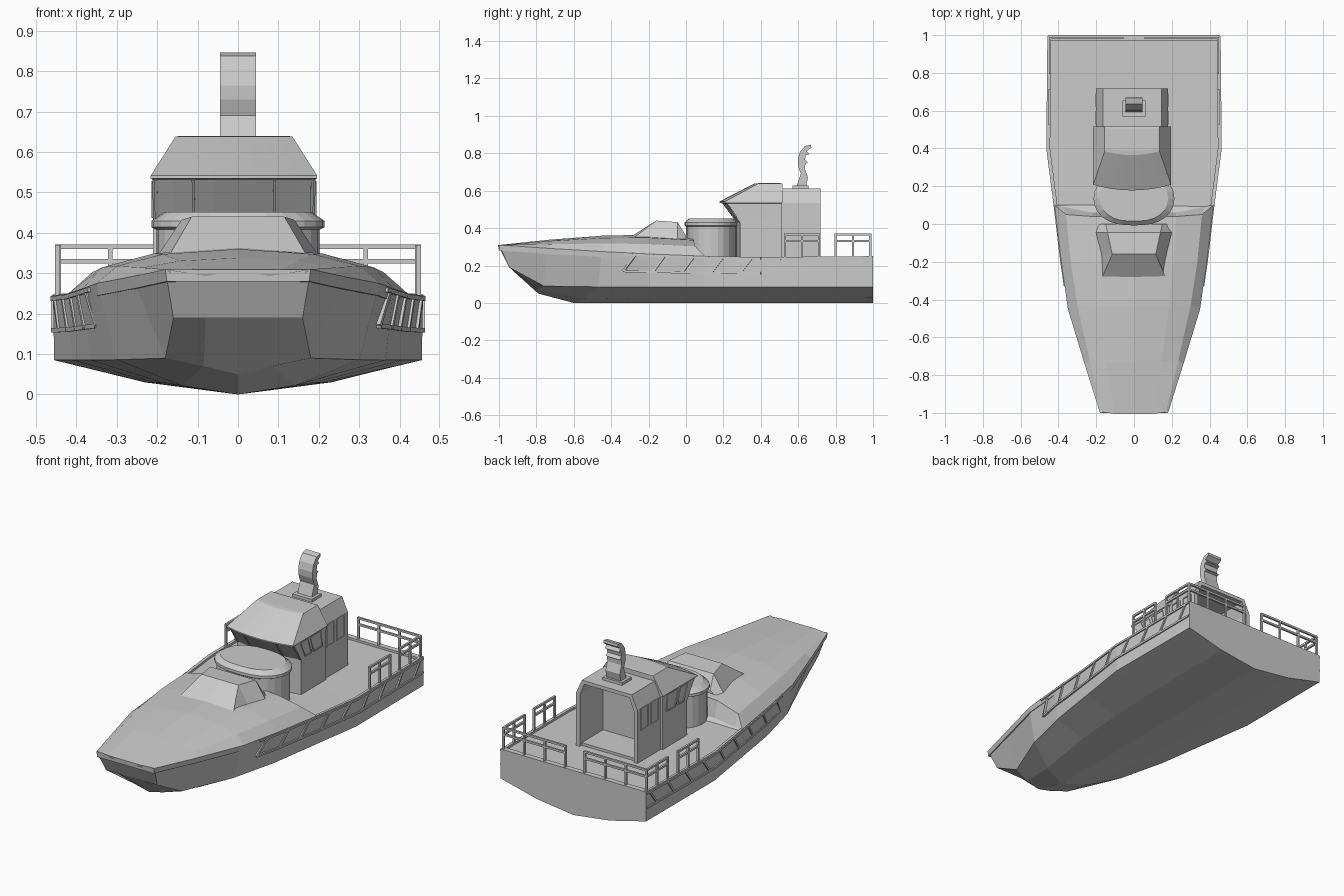
import bpy, bmesh, math
from mathutils import Vector

if "Cube" in bpy.data.objects:
    bpy.data.objects.remove(bpy.data.objects["Cube"])


def finish(name, bm):
    bmesh.ops.recalc_face_normals(bm, faces=bm.faces)
    me = bpy.data.meshes.new(name)
    bm.to_mesh(me)
    bm.free()
    ob = bpy.data.objects.new(name, me)
    bpy.context.collection.objects.link(ob)
    return ob


def loft(name, stations):
    """Skin half sections (running from centreline to centreline), mirrored into closed rings."""
    bm = bmesh.new()
    rings = []
    for st in stations:
        ring = list(st) + [(-x, y, z) for x, y, z in reversed(st) if x > 1e-4]
        rings.append([bm.verts.new(p) for p in ring])
    for a, b in zip(rings, rings[1:]):
        for i in range(len(a)):
            j = (i + 1) % len(a)
            bm.faces.new((a[i], a[j], b[j], b[i]))
    bm.faces.new(rings[0])
    bm.faces.new(rings[-1])
    bmesh.ops.remove_doubles(bm, verts=bm.verts, dist=0.0005)
    return finish(name, bm)


def prism(name, pts, vec):
    bm = bmesh.new()
    f = bm.faces.new([bm.verts.new(p) for p in pts])
    ext = bmesh.ops.extrude_face_region(bm, geom=[f])["geom"]
    bmesh.ops.translate(bm, vec=vec, verts=[v for v in ext if isinstance(v, bmesh.types.BMVert)])
    return finish(name, bm)


def bars(name, segs, w=0.01):
    """Square bars along segments, on both sides of the boat."""
    bm = bmesh.new()
    for a, b in segs:
        for s in (1, -1):
            p, q = (Vector((c[0] * s, c[1], c[2])) for c in (a, b))
            d = (q - p).normalized()
            u = d.cross(Vector((0, 0, 1)) if abs(d.z) < 0.9 else Vector((0, 1, 0))).normalized() * w / 2
            v = d.cross(u).normalized() * w / 2
            ends = [[bm.verts.new(c + k) for k in (u + v, u - v, -u - v, v - u)] for c in (p, q)]
            for i in range(4):
                j = (i + 1) % 4
                bm.faces.new((ends[0][i], ends[0][j], ends[1][j], ends[1][i]))
            bm.faces.new(ends[0])
            bm.faces.new(ends[1])
    return finish(name, bm)


def loop(pts):
    return list(zip(pts, pts[1:] + pts[:1]))


# Hull: longitudinal lines, bow to stern
keel = [(0, -.945, .19), (0, -.79, .05), (0, -.6, 0), (0, -.2, 0), (0, .1, 0), (0, .4, 0), (0, 1, 0)]
bilge = [(.08, -.945, .19), (.085, -.79, .07), (.14, -.55, .022), (.19, -.2, .03),
         (.21, .1, .03), (.225, .4, .03), (.23, 1, .03)]
chine = [(.16, -.945, .19), (.18, -.76, .09), (.3, -.47, .086), (.365, -.2, .085),
         (.41, .1, .085), (.455, .4, .085), (.452, 1, .085)]
sheer = [(.18, -1, .31), (.262, -.74, .292), (.35, -.45, .275), (.385, -.2, .262),
         (.42, .1, .25), (.458, .4, .245), (.452, 1, .25)]
stations = []
for k, b, c, s in zip(keel, bilge, chine, sheer):
    x, y, z = s
    stations.append([k, b, c, s, (x - .014, y, z), (x - .014, y, z - .012), (0, y, z - .012)])
loft("hull", stations)
prism("transom_sill", [(-.45, .97, .23), (.45, .97, .23), (.45, 1, .23), (-.45, 1, .23)], (0, 0, .02))

# Raised foredeck
fore = []
crown = [(.17, -.995, .309, .309), (.235, -.72, .314, .338), (.3, -.43, .318, .36),
         (.335, -.2, .315, .364), (.36, .05, .303, .35)]
for (sx, sy, sz), (x, y, z, zc) in zip(sheer, crown):
    fore.append([(0, sy, sz - .03), (sx - .004, sy, sz - .03), (sx, sy, sz), (x, y, z),
                 (x * .62, y - .01, zc - .3 * (zc - z)), (0, y - .01, zc)])
fore.append([(0, .09, .22), (.41, .1, .22), (.41, .1, .247), (.37, .09, .245), (.22, .06, .245), (0, .06, .245)])
loft("foredeck", fore)

# Sloped trunk on the foredeck, with wings running down behind it
loft("foredeck_trunk", [
    [(0, -.285, .32), (.17, -.285, .32), (.17, -.285, .345), (0, -.285, .36)],
    [(0, -.16, .32), (.19, -.16, .32), (.115, -.16, .44), (0, -.16, .44)],
    [(0, -.045, .32), (.215, -.045, .32), (.14, -.045, .432), (0, -.045, .432)],
    [(0, .0, .32), (.2, .0, .32), (.15, .0, .36), (0, .0, .36)]])


def house_ring(w, yf, bow, yb, z):
    """Half outline with bowed front: front centre to back centre."""
    front = [(w * t, yf + bow * t * t, z) for t in (0, .25, .5, .75, 1)]
    return front + [(w, yb, z), (0, yb, z)]


# Round forward deckhouse with sloping visor roof
drum = []
for z, k in ((.235, .96), (.408, .96), (.414, 1.02), (.43, 1.02), (.452, .86)):
    ring = []
    for i in range(13):
        a = math.pi * i / 12
        x = .21 * k * max(math.sin(a), 0) ** .75
        ring.append((x if 0 < i < 12 else 0, .135 - .14 * k * math.cos(a), z))
    drum.append(ring)
loft("round_deckhouse", drum)

# Wheelhouse with forward raked windows and sloping roof (set slightly off centre)
OFF = -.01
house = loft("wheelhouse", [
    house_ring(.2, .27, .02, .51, .235), house_ring(.2, .27, .02, .51, .43),
    house_ring(.202, .195, .03, .51, .532), house_ring(.206, .178, .03, .515, .535),
    house_ring(.206, .178, .03, .515, .542), house_ring(.145, .365, .02, .515, .638),
    house_ring(.135, .385, .015, .505, .64)])
house.location.x = OFF

# Aft shelter: arched shell open at the stern side
arch = [(.19, .235), (.19, .535), (.155, .612)]
inner = [(.168, .235), (.168, .525), (.14, .592)]
outline = arch + [(-x, z) for x, z in reversed(arch)] + [(-x, z) for x, z in inner] + list(reversed(inner))
prism("aft_shelter", [(x + OFF, .5, z) for x, z in outline], (0, .218, 0))
prism("shelter_floor", [(-.18, .5, .23), (.16, .5, .23), (.16, .5, .25), (-.18, .5, .25)], (0, .2, 0))

# Window frames
segs = []
for quad in ([(.285, .525), (.35, .525), (.38, .44), (.325, .44)],
             [(.37, .525), (.465, .525), (.475, .44), (.4, .44)]):
    segs += loop([(.201, y, z) for y, z in quad])
for y in (.53, .622):
    segs += loop([(.19, y, .41), (.19, y + .065, .41), (.19, y + .065, .53), (.19, y, .53)])
for t in (.5, .96):
    segs.append(((.2 * t, .27 + .02 * t * t, .43), (.202 * t, .195 + .03 * t * t, .532)))
bars("window_frames", segs, .007).location.x = OFF

# Mast with foot plate
prism("mast_foot", [(-.06, .57, .6), (.06, .57, .6), (.06, .655, .6), (-.06, .655, .6)], (0, 0, .028))
mast = [(.592, .625), (.642, .625), (.652, .67), (.636, .715), (.638, .745), (.652, .75), (.636, .765),
        (.64, .79), (.658, .795), (.645, .812), (.67, .83), (.668, .846), (.635, .838), (.608, .805),
        (.598, .765), (.6, .73), (.614, .69)]
prism("mast", [(-.044, y, z) for y, z in mast], (.088, 0, 0))


# Guard rails along the sides and across the stern
def rail(a, b, zb=.245, zt=.366, n=3):
    a, b = Vector((*a, 0)), Vector((*b, 0))
    out = []
    for z in (zt, zb + .085):
        out.append((a + Vector((0, 0, z)), b + Vector((0, 0, z))))
    for i in range(n):
        p = a.lerp(b, i / (n - 1))
        out.append((p + Vector((0, 0, zb)), p + Vector((0, 0, zt + .004))))
    return out


bars("guard_rails", rail((.447, .53), (.447, .71)) + rail((.444, .8), (.444, .985))
     + rail((.06, .985), (.444, .985), n=4), .011)


# Fender framework on the hull sides
def side(y, t):
    for i in range(len(sheer) - 1):
        if sheer[i + 1][1] >= y:
            f = (y - sheer[i][1]) / (sheer[i + 1][1] - sheer[i][1])
            s = Vector(sheer[i]).lerp(Vector(sheer[i + 1]), f)
            c = Vector(chine[i]).lerp(Vector(chine[i + 1]), f)
            return c.lerp(s, t) + Vector((.001, 0, 0))


ys = [-.33, -.2, .1, .4, .995]
segs = []
for t in (.46, .95):
    segs += [(side(a, t), side(b, t)) for a, b in zip(ys, ys[1:])]
for i in range(9):
    y = -.33 + i * .155
    segs.append((side(y, .46), side(min(y + .06, .995), .95)))
bars("side_fenders", segs, .011)
